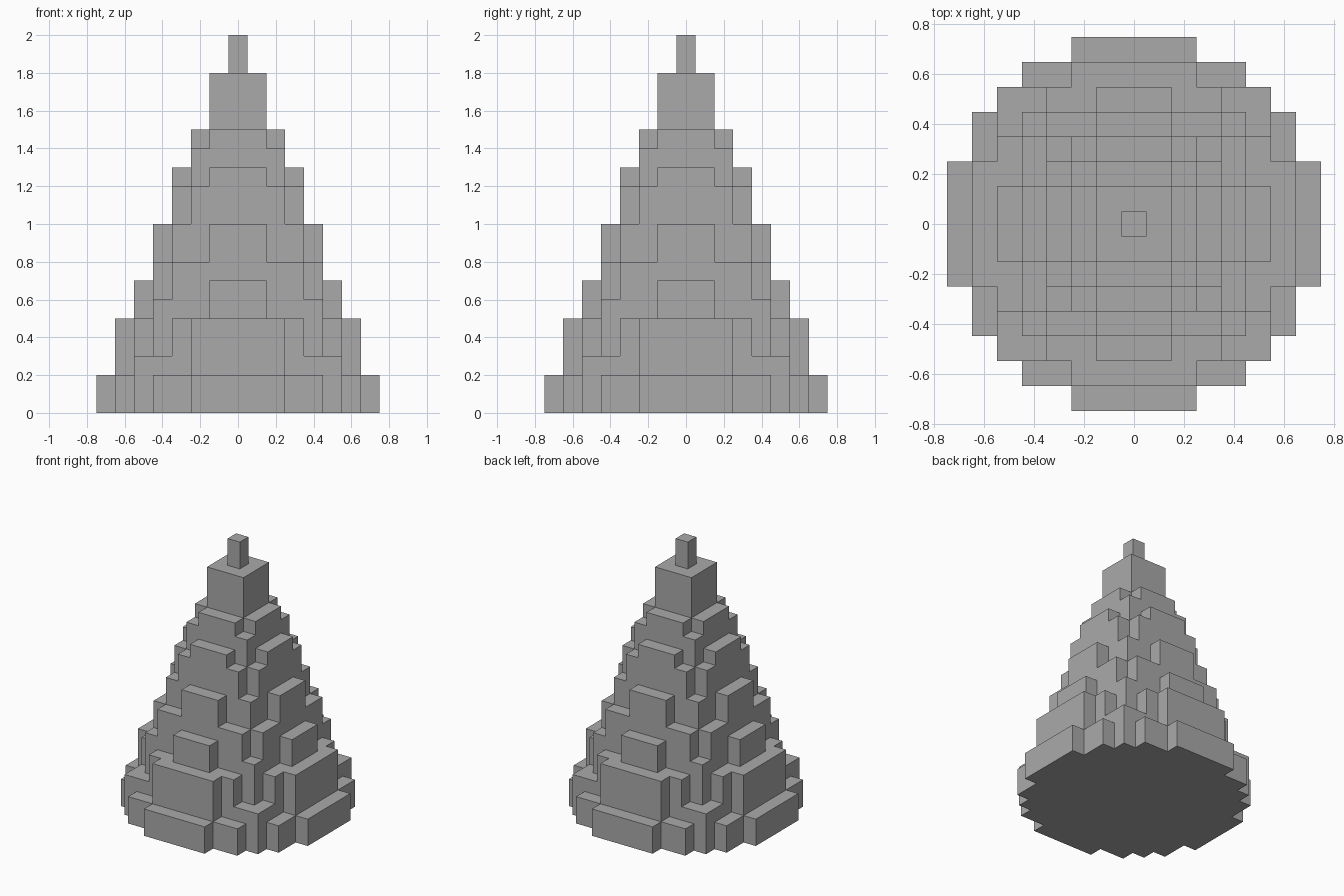
import bpy, bmesh
from mathutils import Vector

cube = bpy.data.objects.get("Cube")
if cube:
    bpy.data.objects.remove(cube, do_unlink=True)

STEP = 0.1  # edge of one block

# Column heights in blocks: one row per square ring, from its middle to its corner
RINGS = [
    [20],
    [18, 18],
    [15, 15, 14],
    [13, 13, 12, 10],
    [10, 10, 8, 8, 6],
    [7, 7, 5, 5, 3, 3],
    [5, 5, 5, 2, 2],
    [2, 2, 2],
]


def height(i, j):
    """Block height of a column, the same on all four sides."""
    near, far = sorted((abs(i), abs(j)))
    if far < len(RINGS) and near < len(RINGS[far]):
        return RINGS[far][near]
    return 0


def filled(i, j, k):
    return 0 <= k < height(i, j)


def add_side(bm, centre, normal):
    """Square face on the side of a block that points along normal."""
    u = Vector((normal.y, normal.z, normal.x))
    v = normal.cross(u)
    middle = centre + normal / 2
    corners = [(-1, -1), (1, -1), (1, 1), (-1, 1)]
    bm.faces.new([bm.verts.new((middle + u * a / 2 + v * b / 2) * STEP)
                  for a, b in corners])


grey = bpy.data.materials.new("mid_grey")
grey.use_nodes = True
colour = (0.4, 0.4, 0.4, 1)
grey.diffuse_color = colour
grey.node_tree.nodes["Principled BSDF"].inputs["Base Color"].default_value = colour

# Exposed block sides, joined into one closed stepped skin
bm = bmesh.new()
directions = [Vector(d) * s for d in ((1, 0, 0), (0, 1, 0), (0, 0, 1)) for s in (1, -1)]
reach = range(1 - len(RINGS), len(RINGS))
for i in reach:
    for j in reach:
        for k in range(height(i, j)):
            for d in directions:
                if not filled(i + round(d.x), j + round(d.y), k + round(d.z)):
                    add_side(bm, Vector((i, j, k + 0.5)), d)
bmesh.ops.remove_doubles(bm, verts=bm.verts, dist=STEP / 100)

# Merge coplanar squares into large flat faces
bmesh.ops.dissolve_limit(bm, angle_limit=0.02, verts=bm.verts, edges=bm.edges)
bmesh.ops.recalc_face_normals(bm, faces=bm.faces)

mesh = bpy.data.meshes.new("stepped_tree")
bm.to_mesh(mesh)
bm.free()
mesh.materials.append(grey)
tree = bpy.data.objects.new("stepped_tree", mesh)
bpy.context.collection.objects.link(tree)
